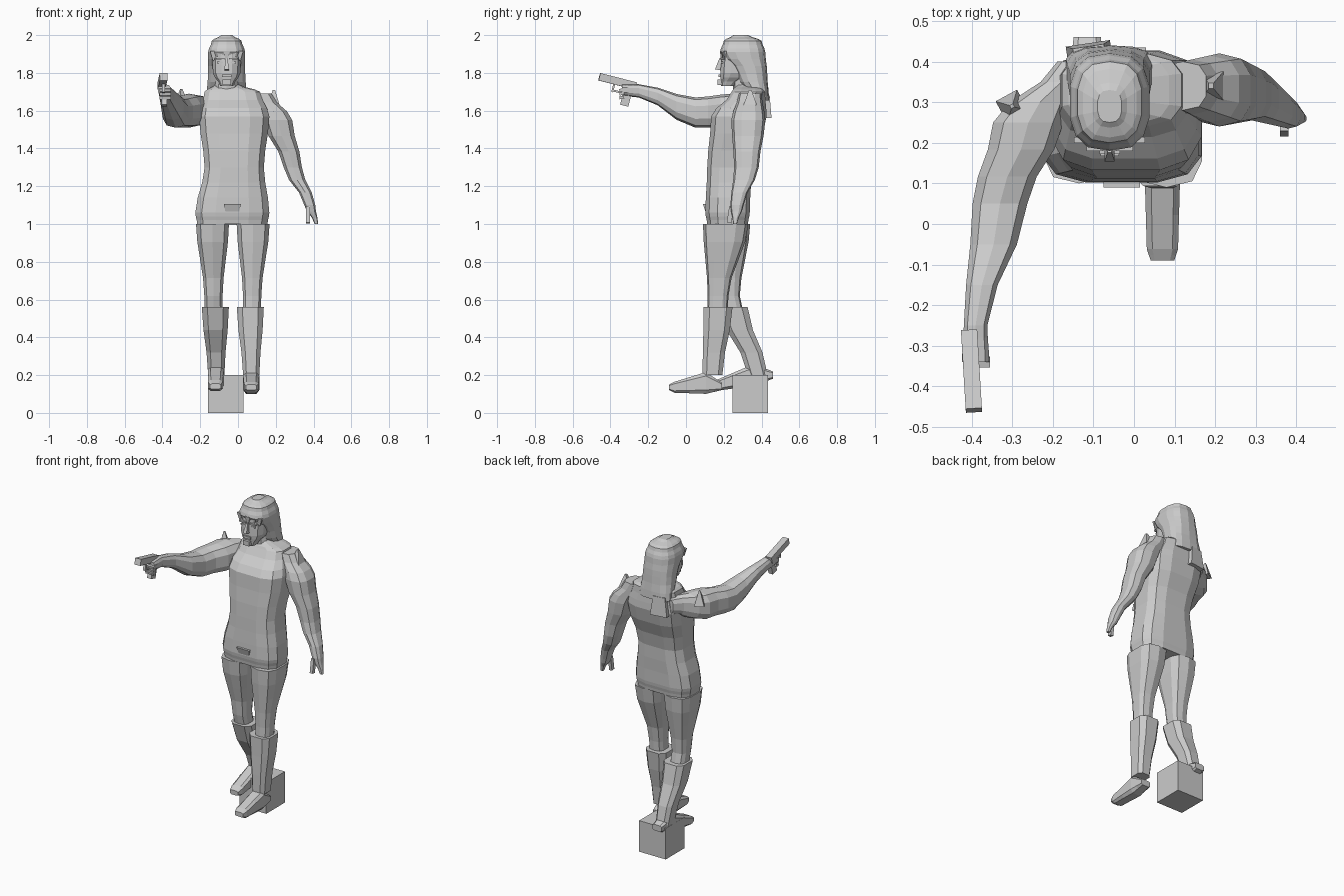
import bpy, bmesh, math
from mathutils import Matrix, Vector

if "Cube" in bpy.data.objects:
    bpy.data.objects.remove(bpy.data.objects["Cube"], do_unlink=True)

shade = (.6, .6, .6, 1)
grey = bpy.data.materials.new("plain grey")
grey.use_nodes = True
grey.diffuse_color = shade
grey.node_tree.nodes["Principled BSDF"].inputs["Base Color"].default_value = shade

MIDDLE = -.06  # the head's centre line
UP, FORWARD = Vector((0, 0, 1)), Vector((0, 1, 0))


def finish(name, bm):
    """Turn a bmesh into a flat shaded grey object."""
    bmesh.ops.recalc_face_normals(bm, faces=bm.faces)
    mesh = bpy.data.meshes.new(name)
    bm.to_mesh(mesh)
    bm.free()
    mesh.materials.append(grey)
    obj = bpy.data.objects.new(name, mesh)
    bpy.context.collection.objects.link(obj)


def ring(centre, wide, deep):
    """A cross-section: its centre and its two half sizes."""
    return Vector(centre), Vector((wide, deep))


def blend(rings, steps):
    """Ease smoothly from each ring to the next."""
    for (start, start_size), (end, end_size) in zip(rings, rings[1:]):
        for step in range(steps):
            along = step / steps
            ease = along * along * (3 - 2 * along)
            centre = start.lerp(end, ease)
            # Rings stay evenly spaced along the part
            straight = start.lerp(end, along)
            if abs(end.z - start.z) > abs(end.y - start.y):
                centre.z = straight.z
            else:
                centre.y = straight.y
            yield centre, start_size.lerp(end_size, ease)
    yield rings[-1]


def body_part(name, *rings, across=FORWARD, sides=10, square=.75, steps=3):
    """Skin rounded rings whose second axis is given by across."""
    bm = bmesh.new()
    loops = []
    for centre, size in blend(rings, steps):
        loop = []
        for i in range(sides):
            angle = math.tau * (i + .5) / sides
            c, s = math.cos(angle), math.sin(angle)
            offset = Vector((math.copysign(abs(c) ** square, c) * size.x, 0, 0))
            offset += across * math.copysign(abs(s) ** square, s) * size.y
            loop.append(bm.verts.new(centre + offset))
        loops.append(loop)
    for low, high in zip(loops, loops[1:]):
        for i in range(sides):
            bm.faces.new((low[i - 1], low[i], high[i], high[i - 1]))
    bm.faces.new(loops[0])
    bm.faces.new(loops[-1])
    finish(name, bm)


def block(name, centre, size, tilt=0, turn=0, taper=1):
    """Box tilted about x and turned about z, with its top scaled by taper."""
    bm = bmesh.new()
    bmesh.ops.create_cube(bm, size=1)
    for v in bm.verts:
        if v.co.z > 0:
            v.co.x *= taper
            v.co.y *= taper
    place = Matrix.Translation(centre) @ Matrix.Rotation(turn, 4, "Z")
    place = place @ Matrix.Rotation(tilt, 4, "X") @ Matrix.Diagonal(Vector(size).to_4d())
    bmesh.ops.transform(bm, matrix=place, verts=bm.verts)
    finish(name, bm)


def leg(side, hip, knee, cuff, ankle, heel, toe):
    """Thigh, cuffed boot and foot, with the same girth on both sides."""
    body_part(side + "_leg",
              ring(hip, wide=.09, deep=.12),
              ring(knee, wide=.05, deep=.055),
              ring(ankle, wide=.04, deep=.045), square=.65, steps=4)
    body_part(side + "_boot",
              ring(cuff, wide=.075, deep=.08),
              ring(ankle, wide=.045, deep=.055), sides=8, square=.6)
    toe, heel = Vector(toe), Vector(heel)
    ball, instep = toe.lerp(heel, .1), toe.lerp(heel, .7) + UP * .02
    body_part(side + "_foot",
              ring(toe, wide=.03, deep=.015),
              ring(ball, wide=.04, deep=.03),
              ring(instep, wide=.045, deep=.06),
              ring(heel, wide=.035, deep=.02),
              across=UP, sides=8, square=.5, steps=2)


# Body
body_part("torso",
          ring((-.03, .22, 1), wide=.19, deep=.11),
          ring((-.03, .22, 1.06), wide=.2, deep=.12),
          ring((-.02, .23, 1.3), wide=.16, deep=.12),
          ring((-.02, .28, 1.57), wide=.19, deep=.15),
          ring((-.03, .33, 1.7), wide=.15, deep=.09),
          ring((MIDDLE, .33, 1.74), wide=.06, deep=.06),
          sides=12, square=.6)
block("groin", (-.03, .16, 1.05), (.09, .14, -.11), taper=.5)

# Legs: the left one steps forward, the right one trails
leg("left", hip=(.08, .21, 1), knee=(.075, .17, .62), cuff=(.065, .17, .56),
    ankle=(.07, .14, .2), heel=(.07, .19, .14), toe=(.07, -.09, .135))
leg("right", hip=(-.135, .22, 1), knee=(-.13, .23, .62), cuff=(-.12, .25, .56),
    ankle=(-.115, .38, .2), heel=(-.115, .46, .2), toe=(-.12, .13, .14))
block("foot_block", (-.065, .34, .1), (.19, .19, .2))

# Hanging left arm and hand
body_part("left_arm",
          ring((.12, .34, 1.69), wide=.06, deep=.06),
          ring((.21, .33, 1.55), wide=.08, deep=.09),
          ring((.29, .32, 1.3), wide=.05, deep=.065),
          ring((.38, .27, 1.1), wide=.03, deep=.035),
          ring((.415, .26, 1), wide=.01, deep=.01))
block("left_thumb", (.37, .235, 1.05), (.02, .025, .09), tilt=-.15)

# Outstretched right arm and fist
body_part("right_arm",
          ring((-.15, .4, 1.62), wide=.04, deep=.05),
          ring((-.26, .25, 1.6), wide=.09, deep=.09),
          ring((-.33, .05, 1.59), wide=.07, deep=.08),
          ring((-.39, -.25, 1.705), wide=.03, deep=.035),
          ring((-.39, -.34, 1.71), wide=.035, deep=.03), across=UP)
for i in range(3):
    block("right_finger", (-.385, -.34, 1.71 - i * .02), (.06, .025, .015), tilt=.2)

# Raised folds at the shoulders
block("right_shoulder_peak", (-.3, .29, 1.67), (.06, .06, .09), turn=.5, taper=.15)
block("left_shoulder_peak", (.19, .34, 1.67), (.06, .07, .08), taper=.2)
block("back_shoulder_fold", (-.11, .42, 1.62), (.11, .05, .12), turn=.15, taper=.7)

# Pistol, pointing forward and slightly upward
lift = -.25
block("pistol_slide", (-.4, -.362, 1.755), (.04, .2, .04), tilt=lift, turn=.06)
block("pistol_grip", (-.39, -.315, 1.675), (.03, .045, .1), tilt=lift)
block("trigger_guard_front", (-.395, -.385, 1.72), (.015, .01, .045), tilt=lift)
block("trigger_guard_base", (-.395, -.36, 1.7), (.015, .05, .01), tilt=lift)

# Neck, head and long hair
body_part("neck",
          ring((MIDDLE, .32, 1.66), wide=.075, deep=.07),
          ring((MIDDLE, .31, 1.8), wide=.055, deep=.06))
body_part("head",
          ring((MIDDLE, .22, 1.73), wide=.035, deep=.035),
          ring((MIDDLE, .27, 1.8), wide=.075, deep=.09),
          ring((MIDDLE, .28, 1.93), wide=.08, deep=.09), sides=12)
body_part("hair",
          ring((MIDDLE, .39, 1.655), wide=.11, deep=.05),
          ring((MIDDLE, .345, 1.8), wide=.1, deep=.085),
          ring((MIDDLE, .3, 1.91), wide=.1, deep=.12),
          ring((MIDDLE, .3, 1.97), wide=.08, deep=.1),
          ring((MIDDLE, .29, 2), wide=.03, deep=.04), sides=14)
for i in range(-2, 3):
    block("hair_fringe", (MIDDLE + i * .035, .187 + abs(i) * .01, 1.89),
          (.035, .015, -.05), taper=.2)

# Face
block("nose", (MIDDLE, .177, 1.845), (.025, .035, .06), tilt=-.2, taper=.4)
block("lips", (MIDDLE, .18, 1.785), (.05, .015, .015))
block("chin", (MIDDLE, .18, 1.75), (.045, .025, .03))
for x in (MIDDLE - .035, MIDDLE + .035):
    block("brow", (x, .19, 1.875), (.045, .02, .01))
    block("eye", (x, .19, 1.855), (.03, .01, .01))
